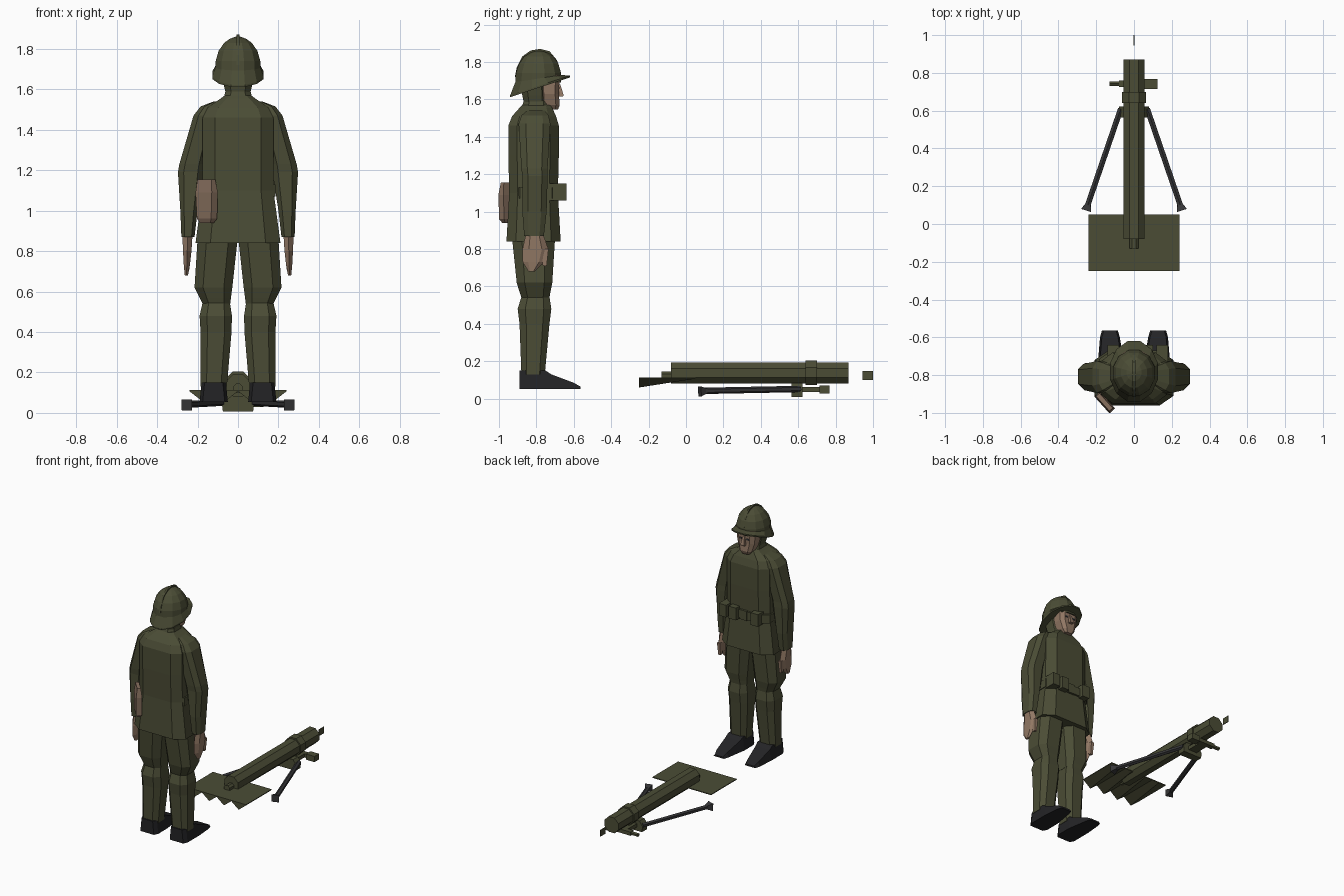
import bpy, bmesh, math
from mathutils import Vector


def material(name, r, g, b):
    m = bpy.data.materials.new(name)
    m.diffuse_color = (r, g, b, 1)
    return m


GREEN = material("olive_green", 0.070, 0.073, 0.036)
SKIN = material("skin", 0.29, 0.19, 0.13)
BROWN = material("brown_leather", 0.25, 0.165, 0.115)
BLACK = material("boot_black", 0.017, 0.017, 0.019)
STEEL = material("dark_steel", 0.036, 0.036, 0.038)


def skin(name, rings, mat):
    """Join equal-length rings of points into a closed flat-shaded solid."""
    bm = bmesh.new()
    rows = [[bm.verts.new(p) for p in r] for r in rings]
    n = len(rows[0])
    for a, b in zip(rows, rows[1:]):
        for i in range(n):
            j = (i + 1) % n
            bm.faces.new((a[i], a[j], b[j], b[i]))
    bm.faces.new(rows[0])
    bm.faces.new(rows[-1])
    bmesh.ops.recalc_face_normals(bm, faces=bm.faces)
    me = bpy.data.meshes.new(name)
    bm.to_mesh(me)
    bm.free()
    me.materials.append(mat)
    ob = bpy.data.objects.new(name, me)
    bpy.context.collection.objects.link(ob)
    return ob


def ring(z, x0, x1, y0, y1, n=8, c=0.45, tilt=0):
    """Horizontal ring filling a rectangle; 8 sides = chamfered box."""
    if n == 8:
        k = 1 - c
        unit = [(1, -k), (1, k), (k, 1), (-k, 1), (-1, k), (-1, -k), (-k, -1), (k, -1)]
    else:
        s = 1 / math.cos(math.pi / n)
        unit = [(s * math.cos((i + .5) * 2 * math.pi / n),
                 s * math.sin((i + .5) * 2 * math.pi / n)) for i in range(n)]
    cx, cy, hx, hy = (x0 + x1) / 2, (y0 + y1) / 2, (x1 - x0) / 2, (y1 - y0) / 2
    return [(cx + hx * u, cy + hy * v, z + tilt * hy * v) for u, v in unit]


def stack(name, rows, mat, side=1, **kw):
    """Stack of rings from rows (z, x0, x1, y0, y1); side -1 mirrors x."""
    rings = [ring(*r, **kw) for r in rows]
    return skin(name, [[(side * p[0], p[1], p[2]) for p in r] for r in rings], mat)


def box(name, x0, x1, y0, y1, z0, z1, mat):
    return stack(name, [(z0, x0, x1, y0, y1), (z1, x0, x1, y0, y1)], mat, n=4)


def prism(name, profile, x0, x1, mat):
    """Side profile (y, z) extruded along x."""
    return skin(name, [[(x, y, z) for y, z in profile] for x in (x0, x1)], mat)


def rod(name, a, b, r0, r1, n, mat):
    """Tapered round bar between two points."""
    a, b = Vector(a), Vector(b)
    q = (b - a).to_track_quat('Z', 'Y')
    rings = []
    for p, r in ((a, r0), (b, r1)):
        angs = [(i + .5) * 2 * math.pi / n for i in range(n)]
        rings.append([p + q @ Vector((r * math.cos(t), r * math.sin(t), 0)) for t in angs])
    return skin(name, rings, mat)


# --- Soldier: tunic, collar, belt ---
stack("tunic", [
    (0.84, -.21, .21, -.96, -.67), (1.10, -.175, .175, -.945, -.685),
    (1.30, -.175, .175, -.95, -.68), (1.46, -.175, .175, -.95, -.68),
    (1.51, -.15, .15, -.93, -.695), (1.555, -.085, .085, -.89, -.715),
    (1.57, -.065, .065, -.875, -.725)], GREEN, c=0.35)
stack("collar", [(1.54, -.075, .075, -.885, -.72), (1.60, -.06, .06, -.865, -.735)], GREEN)
stack("belt", [(1.07, -.185, .185, -.935, -.67), (1.13, -.185, .185, -.935, -.67)], GREEN, c=0.35)
for i, x in enumerate((-.11, .07, .15)):
    box(f"belt_pouch_{i}", x - .03, x + .03, -.75, -.64, 1.06, 1.15, GREEN)
box("belt_buckle", -.03, .03, -.68, -.665, 1.065, 1.135, GREEN)

# --- Canteen hung at the back hip ---
canteen = stack("canteen", [
    (0.94, -.035, .04, -.012, .012), (0.96, -.05, .055, -.02, .02),
    (1.09, -.06, .06, -.02, .02), (1.155, -.055, .05, -.012, .012)], BROWN, n=4)
canteen.location = (-.155, -.945, 0)
canteen.rotation_euler = (0, 0, math.radians(-48))

# --- Limbs ---
for s, tag in ((1, "right"), (-1, "left")):
    stack(f"arm_{tag}", [
        (0.87, .215, .28, -.865, -.76), (1.00, .20, .285, -.875, -.745),
        (1.19, .17, .297, -.875, -.74), (1.23, .165, .29, -.88, -.74),
        (1.47, .11, .22, -.895, -.725), (1.515, .10, .185, -.88, -.735),
        (1.54, .09, .12, -.85, -.755)], GREEN, side=s)
    stack(f"hand_{tag}", [
        (0.68, .247, .263, -.84, -.81), (0.73, .238, .268, -.865, -.765),
        (0.80, .230, .272, -.865, -.745), (0.88, .225, .275, -.85, -.77)],
        SKIN, side=s, n=6)
    stack(f"thumb_{tag}", [
        (0.71, .240, .258, -.765, -.745), (0.80, .238, .262, -.78, -.735)],
        SKIN, side=s, n=4)
    stack(f"trousers_{tag}", [
        (0.54, .038, .175, -.88, -.73), (0.57, .035, .19, -.89, -.725),
        (0.62, .028, .215, -.905, -.715), (0.86, .002, .20, -.93, -.70)], GREEN, side=s)
    stack(f"puttee_{tag}", [
        (0.13, .055, .185, -.88, -.755), (0.40, .032, .185, -.89, -.73),
        (0.48, .030, .19, -.90, -.72), (0.545, .04, .175, -.88, -.73)], GREEN, side=s)
    # boot: heel, ankle and toe sections lofted along y
    sec = [(-.89, .065, .175, .15), (-.86, .05, .19, .15), (-.75, .05, .19, .15),
           (-.72, .055, .19, .13), (-.60, .075, .18, .085), (-.565, .085, .17, .065)]
    skin(f"boot_{tag}", [[(s * a, y, .053), (s * b, y, .053),
                          (s * (b - .01), y, h), (s * (a + .01), y, h)]
                         for y, a, b, h in sec], BLACK)

# --- Head ---
stack("head_back", [(1.57, -.058, .058, -.865, -.74), (1.62, -.07, .07, -.875, -.74),
                    (1.70, -.085, .085, -.885, -.74)], GREEN)
stack("face", [(1.545, -.03, .03, -.75, -.685), (1.57, -.05, .05, -.78, -.675),
               (1.63, -.07, .07, -.78, -.68), (1.73, -.078, .078, -.79, -.675)], SKIN, c=0.4)
stack("nose", [(1.615, -.016, .016, -.69, -.657), (1.625, -.014, .014, -.69, -.655),
               (1.68, -.007, .007, -.69, -.672)], SKIN, n=4)
for s, tag in ((1, "right"), (-1, "left")):
    box(f"eye_{tag}", s * .03 - .012, s * .03 + .012, -.684, -.676, 1.655, 1.667, STEEL)

# --- Helmet: dome, tilted brim, crest ---
dome = [(1.69, .112, -.912, -.668), (1.74, .110, -.910, -.668), (1.79, .096, -.893, -.682),
        (1.83, .068, -.865, -.708), (1.85, .040, -.83, -.74), (1.86, .012, -.80, -.775)]
stack("helmet_dome", [(z, -x, x, a, b) for z, x, a, b in dome], GREEN, n=12)
skin("helmet_brim", [
    ring(1.665, -.127, .127, -.94, -.62, n=12, tilt=.33),
    ring(1.675, -.127, .127, -.94, -.62, n=12, tilt=.33),
    ring(1.712, -.111, .111, -.912, -.667, n=12, tilt=.15)], GREEN)
prism("helmet_crest", [(-.915, 1.72), (-.905, 1.77), (-.875, 1.83), (-.83, 1.862), (-.78, 1.87),
                       (-.73, 1.858), (-.69, 1.81), (-.67, 1.75), (-.69, 1.72)],
      -.007, .007, GREEN)

# --- Mortar: barrel, breech, muzzle sight plate ---
rod("barrel", (0, -.08, .137), (0, .87, .137), .061, .061, 8, GREEN)
rod("breech_knob", (0, -.13, .122), (0, -.07, .122), .025, .025, 8, GREEN)
rod("barrel_clamp", (0, .64, .139), (0, .70, .139), .070, .070, 8, GREEN)
box("sight_plate", -.002, .002, .945, 1.0, .10, .148, GREEN)

# --- Base plate with toothed underside tapering forward ---
teeth = [(-.24 + .06 * i, .06 if i % 2 else .107) for i in range(9)]
rear = [(x, -.25, z) for x, z in teeth] + [(.24, -.25, .113), (-.24, -.25, .113)]
fore = [(x, .05, .107) for x, z in teeth] + [(.24, .05, .113), (-.24, .05, .113)]
skin("base_plate", [rear, fore], GREEN)

# --- Bipod: yoke, cross bar, adjuster, legs and feet ---
stack("yoke", [(0.008, -.075, .075, .565, .622), (0.05, -.08, .08, .565, .622),
               (0.085, -.055, .055, .565, .622)], GREEN, n=4)
box("elevating_bar", -.035, .035, .62, .74, .035, .062, GREEN)
box("cross_bar", -.08, .065, .725, .76, .035, .062, GREEN)
box("traverse_box", .055, .125, .715, .768, .028, .07, GREEN)
rod("traverse_handle", (-.13, .743, .048), (-.07, .743, .048), .014, .014, 6, GREEN)
for s, tag in ((1, "right"), (-1, "left")):
    rod(f"bipod_leg_{tag}", (s * .07, .61, .052), (s * .245, .10, .042), .017, .017, 6, STEEL)
    rod(f"bipod_foot_{tag}", (s * .238, .12, .042), (s * .253, .073, .039), .012, .038, 4, STEEL)
